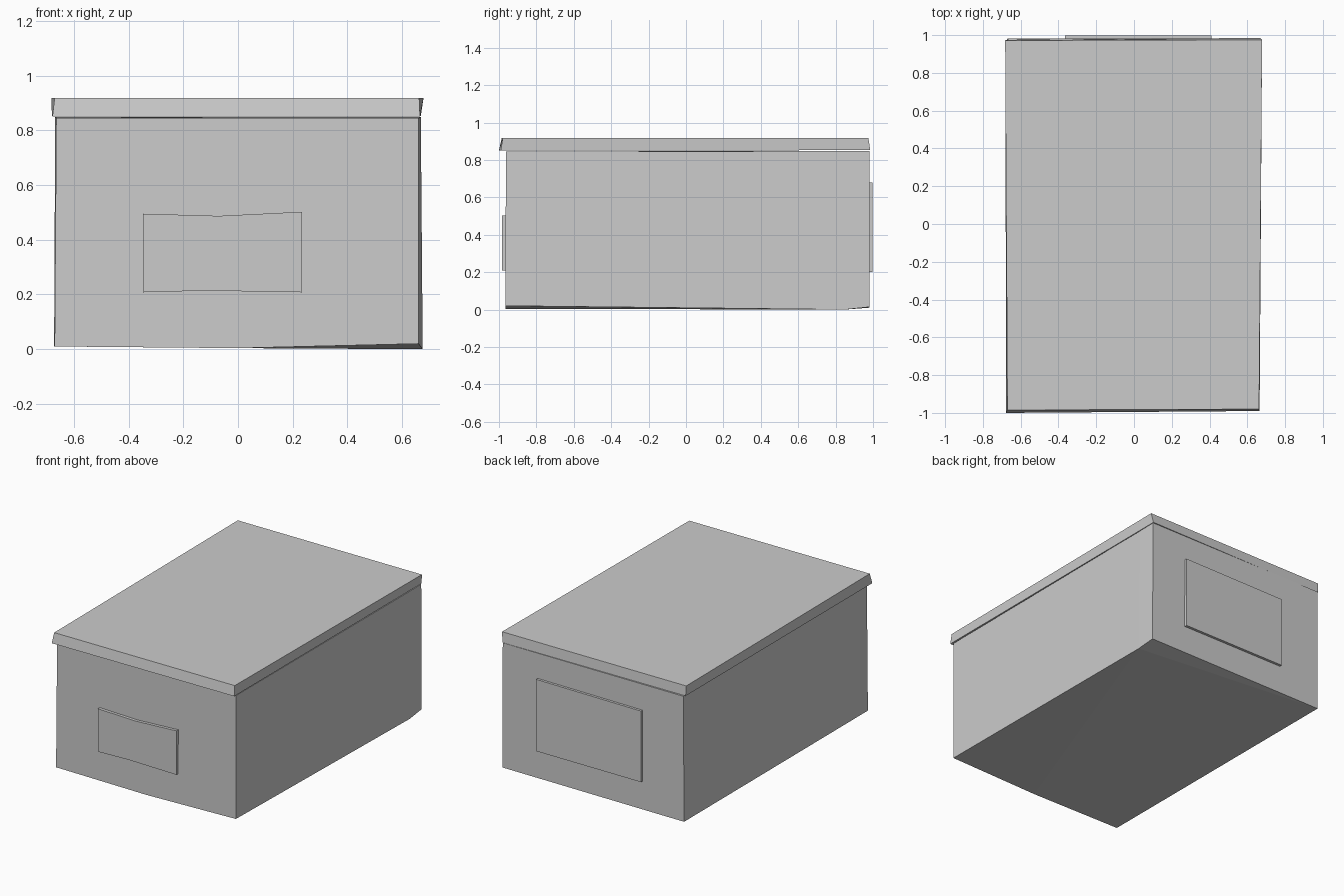
import bpy
import bmesh

if "Cube" in bpy.data.objects:
    bpy.data.objects.remove(bpy.data.objects["Cube"])


def loft(name, loop_a, loop_b):
    """Closed solid between two matching loops of points."""
    bm = bmesh.new()
    a = [bm.verts.new(p) for p in loop_a]
    b = [bm.verts.new(p) for p in loop_b]
    n = len(a)
    for i in range(n):
        j = (i + 1) % n
        bm.faces.new((a[i], a[j], b[j], b[i]))
    caps = [bm.faces.new(a), bm.faces.new(b)]
    bmesh.ops.triangulate(bm, faces=caps)
    bmesh.ops.recalc_face_normals(bm, faces=bm.faces)
    mesh = bpy.data.meshes.new(name)
    bm.to_mesh(mesh)
    bm.free()
    obj = bpy.data.objects.new(name, mesh)
    bpy.context.collection.objects.link(obj)
    return obj


def panel(name, outline, y_in, y_out):
    """Flat label from an x/z outline, standing proud of an end wall."""
    loft(name, [(x, y_in, z) for x, z in outline],
         [(x, y_out, z) for x, z in outline])


# Box body, with a slightly uneven underside
bottom = [(-0.67, -0.965, 0.01), (0.0, -0.965, 0.004), (0.66, -0.965, 0.02),
          (0.675, 0.85, 0.0), (0.672, 0.98, 0.014), (-0.672, 0.98, 0.01)]
top = [(-0.664, -0.963, 0.845), (0.0, -0.963, 0.845), (0.66, -0.963, 0.845),
       (0.668, 0.85, 0.847), (0.668, 0.982, 0.849), (-0.668, 0.982, 0.849)]
loft("box_body", bottom, top)

# Lid, its front lip leaning outwards
loft("lid",
     [(-0.678, -1.0, 0.851), (0.665, -0.99, 0.851),
      (0.668, 0.985, 0.852), (-0.68, 0.975, 0.852)],
     [(-0.67, -0.985, 0.918), (0.662, -0.98, 0.918),
      (0.678, 0.975, 0.918), (-0.682, 0.972, 0.918)])

# Front label with a sagging top edge
panel("front_label",
      [(-0.347, 0.208), (-0.12, 0.214), (0.233, 0.208),
       (0.233, 0.502), (-0.07, 0.487), (-0.347, 0.495)], -0.955, -0.984)

# Larger back label
panel("back_label",
      [(-0.365, 0.2), (0.41, 0.2), (0.41, 0.68), (-0.365, 0.675)], 0.97, 0.998)
